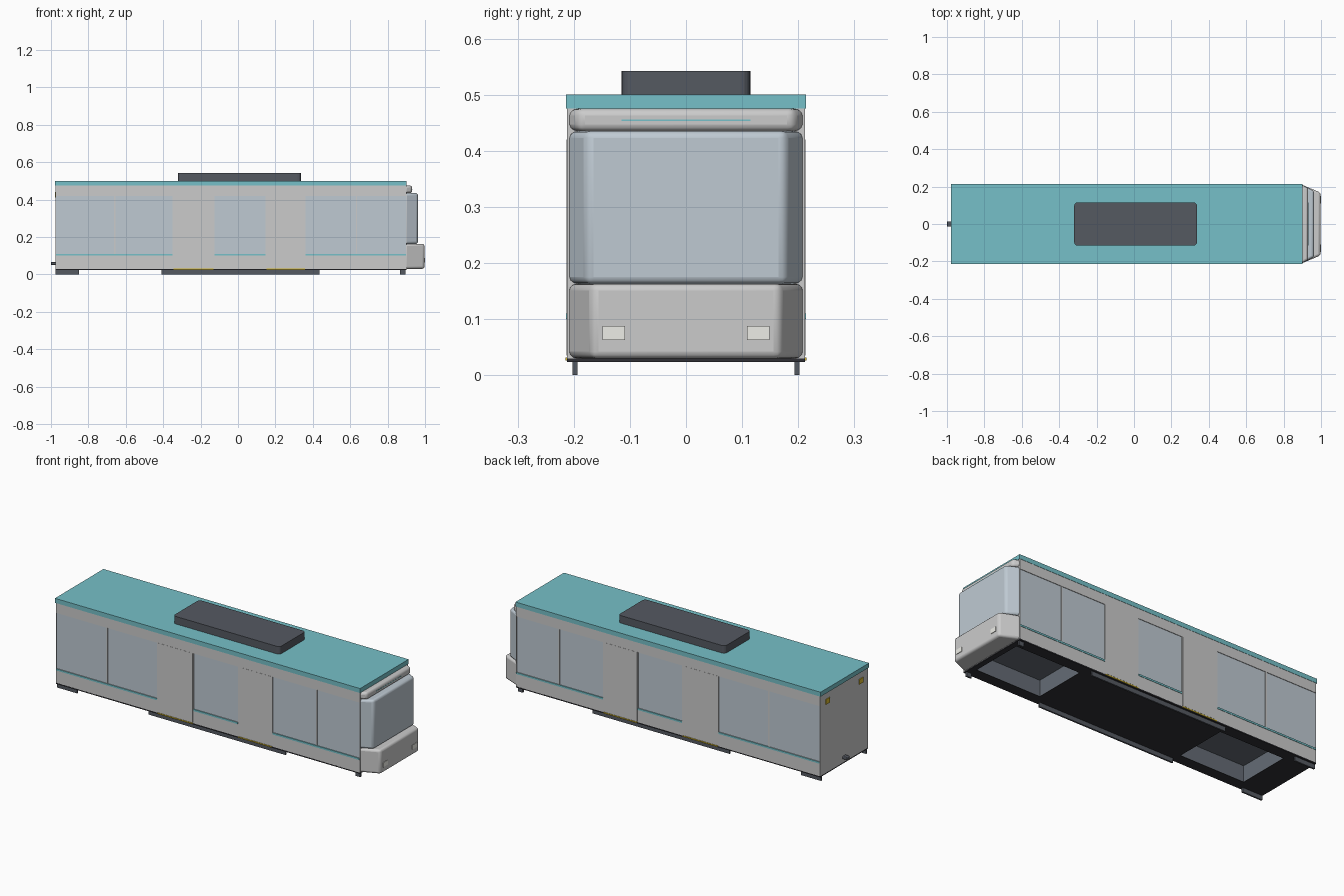
import bpy, bmesh

if "Cube" in bpy.data.objects:
    bpy.data.objects.remove(bpy.data.objects["Cube"])


def material(name, rgb):
    m = bpy.data.materials.new(name)
    m.diffuse_color = (*rgb, 1)
    m.use_nodes = True
    m.node_tree.nodes["Principled BSDF"].inputs["Base Color"].default_value = m.diffuse_color
    return m


TEAL = material("teal", (0.18, 0.53, 0.58))
GLASS = material("glass", (0.52, 0.59, 0.65))
DARK = material("dark_grey", (0.09, 0.10, 0.12))
FLOOR = material("floor_dark", (0.03, 0.03, 0.035))
WELL = material("well_grey", (0.13, 0.15, 0.18))
YELLOW = material("yellow", (0.7, 0.5, 0.03))
LAMP = material("lamp", (0.85, 0.85, 0.8))


def make(name, bm, mat=None, bevel=0.0):
    bmesh.ops.recalc_face_normals(bm, faces=bm.faces)
    me = bpy.data.meshes.new(name)
    bm.to_mesh(me)
    bm.free()
    ob = bpy.data.objects.new(name, me)
    bpy.context.collection.objects.link(ob)
    if mat:
        me.materials.append(mat)
    if bevel:
        b = ob.modifiers.new("bevel", 'BEVEL')
        b.width, b.segments, b.limit_method = bevel, 3, 'ANGLE'
        b.angle_limit = 0.3
        bpy.context.view_layer.objects.active = ob
        ob.select_set(True)
        bpy.ops.object.shade_smooth_by_angle(angle=0.6)
        ob.select_set(False)
    return ob


def add_box(bm, x, y, z):
    vs = bmesh.ops.create_cube(bm, size=1)['verts']
    for v in vs:
        v.co = [(r[0] + r[1]) / 2 + c * (r[1] - r[0]) for r, c in zip((x, y, z), v.co)]
    return vs


def boxes(name, spans, mat=None, bevel=0.0):
    bm = bmesh.new()
    for s in spans:
        add_box(bm, *s)
    return make(name, bm, mat, bevel)


def both(x, y0, y1, z):
    """The same box on the left and right sides."""
    return [(x, (y0, y1), z), (x, (-y1, -y0), z)]


def both_all(xs, y0, y1, z):
    return [s for x in xs for s in both(x, y0, y1, z)]


def cut(ob, cutter):
    m = ob.modifiers.new("cut", 'BOOLEAN')
    m.operation, m.object, m.solver = 'DIFFERENCE', cutter, 'EXACT'
    cutter.hide_render = True
    cutter.hide_viewport = True


W = 0.212
WINDOWS = [(-0.972, -0.662), (-0.655, -0.35), (-0.125, 0.148), (0.362, 0.63), (0.636, 0.897)]
STRIPES = [(-0.972, -0.35), (-0.125, 0.148), (0.362, 0.897)]
DOORS = [(-0.345, -0.13), (0.152, 0.358)]
WELLS = [(-0.82, -0.42), (0.47, 0.87)]

# body with recessed windows and bogie wells
body = boxes("body", [((-0.975, 0.9), (-W, W), (0.03, 0.476))])
cut(body, boxes("body_cutter", both_all(WINDOWS, W - 0.004, W + 0.05, (0.11, 0.42))
                + [(w, (-0.15, 0.15), (-0.05, 0.115)) for w in WELLS]))
boxes("side_windows", both_all(WINDOWS, W - 0.006, W - 0.003, (0.11, 0.42)), GLASS)
boxes("window_stripes", both_all(STRIPES, W - 0.004, W + 0.002, (0.1, 0.11)), TEAL)

# doors: shallow proud panels and yellow sills
boxes("doors", both_all(DOORS, W - 0.004, W + 0.0008, (0.035, 0.42)))
boxes("door_sills", both_all(DOORS, W - 0.004, W + 0.003, (0.026, 0.032)), YELLOW)

# floor plate with openings under the wells
floor = boxes("floor", [((-0.975, 0.9), (-W, W), (0.024, 0.031))], FLOOR)
cut(floor, boxes("floor_cutter", [(w, (-0.15, 0.15), (-0.05, 0.1)) for w in WELLS]))

# well linings: open-bottomed boxes
bm = bmesh.new()
for w in WELLS:
    add_box(bm, (w[0] + .001, w[1] - .001), (-0.149, 0.149), (0.025, 0.114))
bm.normal_update()
bmesh.ops.delete(bm, geom=[f for f in bm.faces if f.normal.z < -0.5], context='FACES_ONLY')
wells = make("well_linings", bm, WELL)
wells.data.flip_normals()

# side skirts
boxes("skirts", both_all([(-0.975, -0.85), (-0.41, 0.435), (0.865, 0.895)], 0.193, 0.202, (0, 0.026)), DARK)

# roof and roof unit
boxes("roof", [((-0.979, 0.902), (-0.2135, 0.2135), (0.475, 0.5))], TEAL)
bm = bmesh.new()
add_box(bm, (-0.32, 0.337), (-0.115, 0.115), (0.499, 0.542))
corners = [e for e in bm.edges if abs(e.verts[0].co.z - e.verts[1].co.z) > 0.01]
bmesh.ops.bevel(bm, geom=corners, offset=0.018, segments=4, profile=0.5, affect='EDGES')
make("roof_unit", bm, DARK)


# tapered nose sections
def nose(name, x1, y1, z0, z1, mat=None, bevel=0.012):
    bm = bmesh.new()
    for v in add_box(bm, (0.893, x1), (-W, W), (z0, z1)):
        if v.co.x > 0.9:
            v.co.y = y1 if v.co.y > 0 else -y1
    make(name, bm, mat, bevel)


nose("bumper", 0.997, 0.168, 0.03, 0.163)
nose("windscreen", 0.962, 0.177, 0.163, 0.435, GLASS)
nose("nose_top", 0.931, 0.192, 0.435, 0.475)
boxes("nose_line", [((0.925, 0.932), (-0.115, 0.115), (0.453, 0.456))], TEAL)
boxes("headlights", both((0.99, 1.0), 0.109, 0.149, (0.063, 0.088)), LAMP)

# rear end: coupler and marker lamps
boxes("coupler", [((-1.0, -0.97), (-0.014, 0.014), (0.05, 0.066))], DARK, 0.004)
boxes("marker_lamps", both((-0.979, -0.97), 0.13, 0.165, (0.412, 0.44)), YELLOW)
